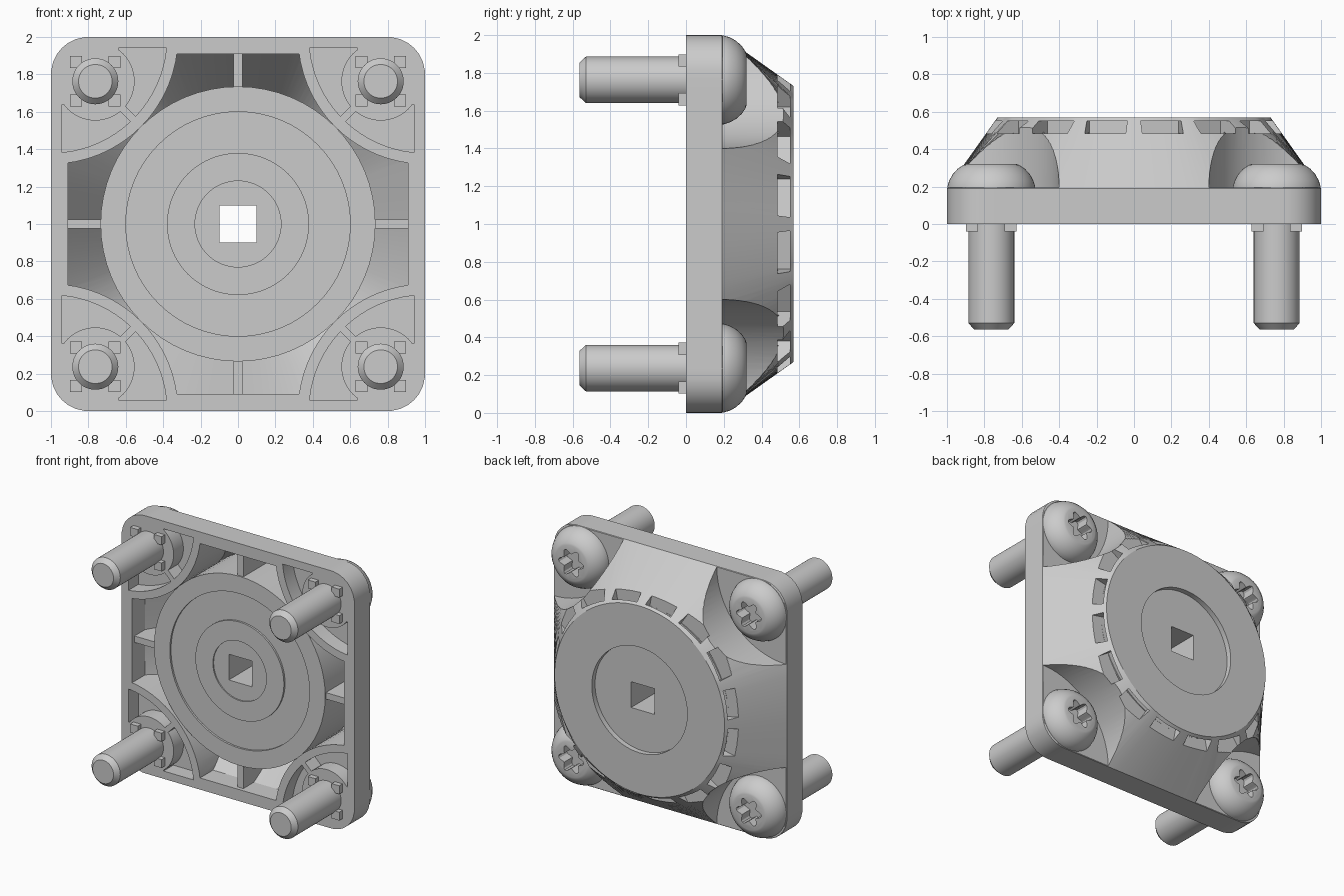
import bpy, bmesh
from math import cos, sin, pi, sqrt

if "Cube" in bpy.data.objects:
    bpy.data.objects.remove(bpy.data.objects["Cube"])

CORNERS = [(sx, sz) for sx in (-1, 1) for sz in (-1, 1)]
SCREW = 0.763  # screw offset from the centre


def loft(name, rings):
    """Skin a list of (points, y) rings; points are (x, z) about the plate centre."""
    bm = bmesh.new()
    vr = [[bm.verts.new((x, y, z + 1)) for x, z in pts] for pts, y in rings]
    n = len(vr[0])
    for a, b in zip(vr, vr[1:]):
        for i in range(n):
            j = (i + 1) % n
            bm.faces.new((a[i], a[j], b[j], b[i]))
    bm.faces.new(vr[0])
    bm.faces.new(vr[-1])
    bmesh.ops.recalc_face_normals(bm, faces=bm.faces[:])
    me = bpy.data.meshes.new(name)
    bm.to_mesh(me)
    bm.free()
    ob = bpy.data.objects.new(name, me)
    bpy.context.collection.objects.link(ob)
    return ob


def circle(r, cx=0, cz=0, n=64):
    return [(cx + r * cos(2 * pi * i / n), cz + r * sin(2 * pi * i / n)) for i in range(n)]


def round_square(h, r, n=192):
    pts, k = [], h - r
    for i in range(n):
        a = 2 * pi * i / n
        c, s = abs(cos(a)), abs(sin(a))
        t = h / max(c, s)
        if t * min(c, s) > k:
            b = k * (c + s)
            t = b + sqrt(b * b - 2 * k * k + r * r)
        pts.append((t * cos(a), t * sin(a)))
    return pts


def prism(name, pts, y0, y1):
    return loft(name, [(pts, y0), (pts, y1)])


def rect(x0, x1, z0, z1):
    return [(x0, z0), (x1, z0), (x1, z1), (x0, z1)]


def bar(angle, u0, u1, half):
    """Rectangle running outwards from the centre at an angle."""
    c, s = cos(angle), sin(angle)
    return [(u * c - v * s, u * s + v * c)
            for u, v in ((u0, -half), (u1, -half), (u1, half), (u0, half))]


def boolean(ob, cutter, op='DIFFERENCE', keep=False):
    m = ob.modifiers.new('cut', 'BOOLEAN')
    m.operation, m.solver, m.object = op, 'EXACT', cutter
    me = bpy.data.meshes.new_from_object(
        ob.evaluated_get(bpy.context.evaluated_depsgraph_get()))
    ob.modifiers.clear()
    ob.data = me
    if not keep:
        bpy.data.objects.remove(cutter)


parts = []

# Housing: rounded square plate blending into a round top
N = 192
outer = round_square(1.0, 0.2)
housing = loft('housing', [(outer, 0), (outer, 0.19), (circle(0.73, n=N), 0.57)])
parts.append(housing)

# Hollow inside, leaving corner walls and four ribs
inner = round_square(0.91, 0.08)
cavity = loft('cavity', [(inner, -0.05), (inner, 0.16),
                         (circle(0.70, n=N), 0.5), (circle(0.70, n=N), 0.65)])
for sx, sz in CORNERS:
    boolean(cavity, prism('wall', circle(0.68, sx, sz), -0.2, 0.8))
for i in range(4):
    boolean(cavity, prism('rib', bar(i * pi / 2, 0.6, 1.1, 0.025), 0.03, 0.55))
boolean(housing, cavity)

for sx, sz in CORNERS:
    # Round scoop on the back for each screw head
    boolean(housing, prism('scoop', circle(0.6, sx, sz, 96), 0.194, 0.8))
    # Shallow front pockets either side of the screw boss
    pocket = prism('pocket', round_square(0.94, 0.12), -0.05, 0.12)
    boolean(pocket, prism('limit', circle(0.62, sx, sz, 96), -0.2, 0.3), 'INTERSECT')
    boolean(pocket, prism('boss', circle(0.21, sx * SCREW, sz * SCREW), -0.3, 0.4))
    xs, zs = sorted((sx * 0.64, sx * 1.2)), sorted((sz * 0.64, sz * 1.2))
    boolean(pocket, prism('corner', rect(*xs, *zs), -0.25, 0.35))
    diagonal = {(1, 1): 1, (-1, 1): 3, (-1, -1): 5, (1, -1): 7}[(sx, sz)] * pi / 4
    boolean(pocket, prism('divider', bar(diagonal, 0.5, 1.3, 0.02), -0.28, 0.38))
    boolean(housing, pocket)

# Hub: stepped disc with a square through hole
profile = [(0.23, 0.03), (0.23, 0.02), (0.38, 0.02), (0.38, 0.035), (0.6, 0.035),
           (0.6, 0.02), (0.735, 0.02), (0.735, 0.46), (0.71, 0.48), (0.71, 0.57),
           (0.41, 0.57), (0.41, 0.53)]
hub = loft('hub', [(circle(r), y) for r, y in profile])
boolean(hub, prism('square_hole', rect(-0.1, 0.1, -0.1, 0.1), -0.2, 0.8))
parts.append(hub)

# Ring of slots below the back disc
for i in range(16):
    slot = prism('slot', bar((i + 0.5) * pi / 8, 0.67, 1.1, 0.11), 0.485, 0.55)
    boolean(housing, slot, keep=True)
    boolean(hub, slot)

# Screws with domed heads, star sockets and square clip corners
head = [(0.09, -0.565), (0.123, -0.53), (0.123, 0.185), (0.235, 0.185), (0.235, 0.2),
        (0.225, 0.232), (0.207, 0.265), (0.18, 0.295), (0.15, 0.315), (0.135, 0.32)]
for sx, sz in CORNERS:
    cx, cz = sx * SCREW, sz * SCREW
    screw = loft('screw', [(circle(r, cx, cz, 48), y) for r, y in head])
    star = []
    for i in range(48):
        a = 2 * pi * i / 48
        r = 0.088 + 0.02 * cos(6 * a)
        star.append((cx + r * cos(a), cz + r * sin(a)))
    boolean(screw, prism('socket', star, 0.22, 0.5))
    parts.append(screw)
    for dx, dz in CORNERS:
        x = sorted((cx + dx * 0.07, cx + dx * 0.135))
        z = sorted((cz + dz * 0.07, cz + dz * 0.135))
        parts.append(prism('clip_corner', rect(*x, *z), -0.04, 0.01))

# Smooth shading with crisp edges
bpy.ops.object.select_all(action='DESELECT')
for ob in parts:
    ob.select_set(True)
bpy.context.view_layer.objects.active = housing
bpy.ops.object.shade_smooth_by_angle(angle=0.5)
